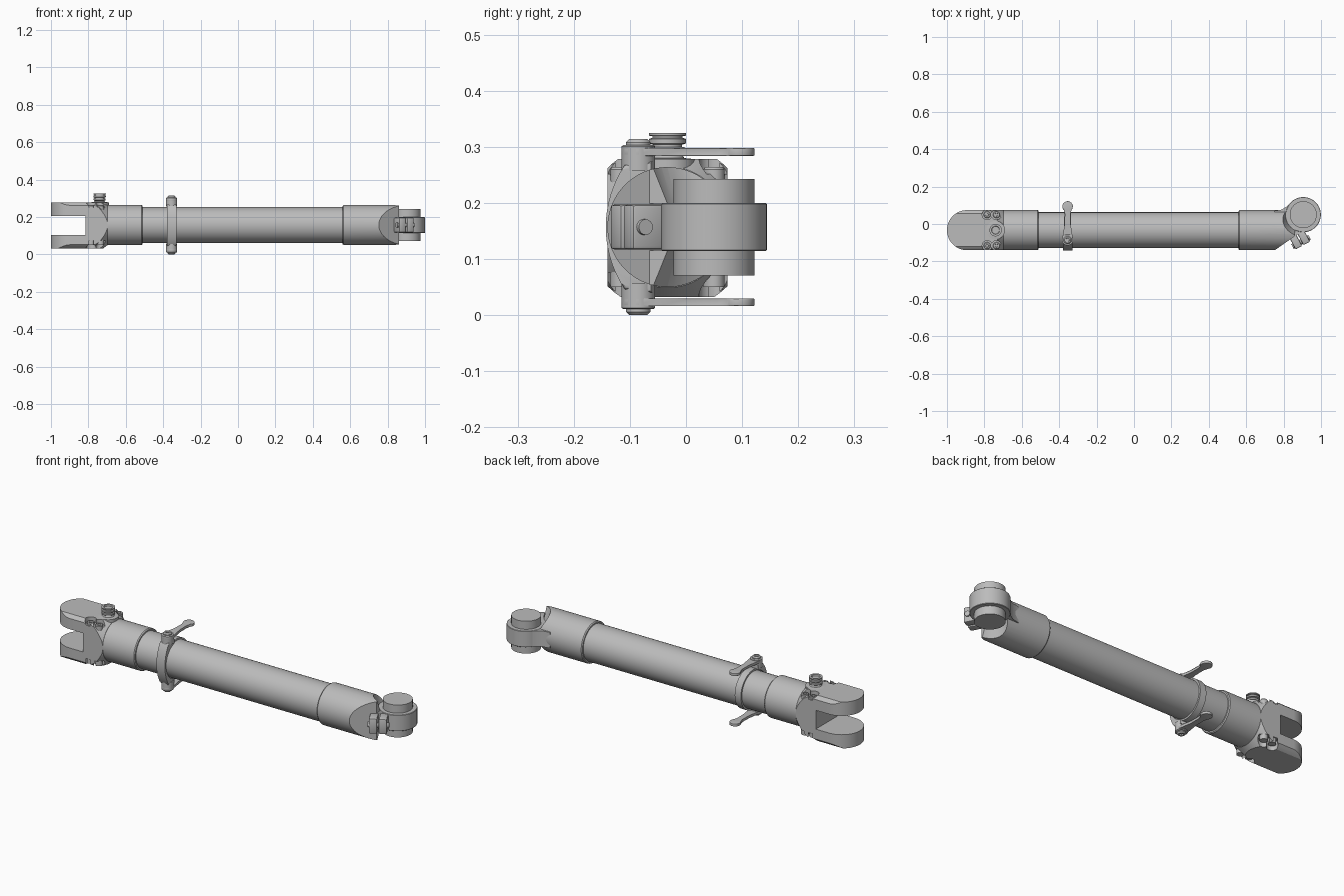
import bpy, bmesh, math
from mathutils import Matrix, Vector

if "Cube" in bpy.data.objects:
    bpy.data.objects.remove(bpy.data.objects["Cube"])

AY, AZ = -0.033, 0.157          # long axis of the strut
EYE = (0.905, 0.05)             # centre of the eye end
CLAMP_X = -0.355

steel = bpy.data.materials.new("grey_steel")
steel.use_nodes = True
steel.diffuse_color = (0.5, 0.5, 0.5, 1)
steel.node_tree.nodes["Principled BSDF"].inputs["Base Color"].default_value = (0.5, 0.5, 0.5, 1)


def finish(name, bm):
    bmesh.ops.recalc_face_normals(bm, faces=bm.faces)
    me = bpy.data.meshes.new(name)
    bm.to_mesh(me)
    bm.free()
    me.materials.append(steel)
    ob = bpy.data.objects.new(name, me)
    bpy.context.collection.objects.link(ob)
    return ob


def lathe(name, profile, loc, axis="Z", segs=48):
    """Solid of revolution from (radius, height) points."""
    bm = bmesh.new()
    rings = []
    for r, h in profile:
        rings.append([bm.verts.new((r * math.cos(a), r * math.sin(a), h))
                      for a in (2 * math.pi * i / segs for i in range(segs))])
    for lo, hi in zip(rings, rings[1:]):
        for i in range(segs):
            j = (i + 1) % segs
            bm.faces.new((lo[i], lo[j], hi[j], hi[i]))
    bm.faces.new(rings[0])
    bm.faces.new(rings[-1])
    rot = Matrix.Rotation(math.pi / 2, 4, "Y") if axis == "X" else Matrix()
    bmesh.ops.transform(bm, matrix=Matrix.Translation(loc) @ rot, verts=bm.verts)
    return finish(name, bm)


def cyl(name, r, h0, h1, loc, axis="Z", segs=48):
    return lathe(name, [(r, h0), (r, h1)], loc, axis, segs)


def prism(name, pts, lo, hi, axis="Z", bevel=0):
    """Extruded outline: (x, y) along Z, or (y, z) along X."""
    bm = bmesh.new()
    put = (lambda p, h: (p[0], p[1], h)) if axis == "Z" else (lambda p, h: (h, p[0], p[1]))
    a = [bm.verts.new(put(p, lo)) for p in pts]
    b = [bm.verts.new(put(p, hi)) for p in pts]
    caps = [bm.faces.new(a), bm.faces.new(b)]
    for i in range(len(pts)):
        j = (i + 1) % len(pts)
        bm.faces.new((a[i], a[j], b[j], b[i]))
    if bevel:
        edges = {e for f in caps for e in f.edges}
        bmesh.ops.bevel(bm, geom=list(edges), offset=bevel, segments=3,
                        profile=0.5, affect="EDGES")
    return finish(name, bm)


def box(name, centre, size, turn=0, bevel=0):
    bm = bmesh.new()
    bmesh.ops.create_cube(bm, size=1)
    bmesh.ops.scale(bm, vec=size, verts=bm.verts)
    if bevel:
        bmesh.ops.bevel(bm, geom=bm.edges[:], offset=bevel, segments=2,
                        profile=0.5, affect="EDGES")
    m = Matrix.Translation(centre) @ Matrix.Rotation(turn, 4, "Z")
    bmesh.ops.transform(bm, matrix=m, verts=bm.verts)
    return finish(name, bm)


def boolean(ob, tool, op="DIFFERENCE"):
    tool.hide_render = True
    mod = ob.modifiers.new("cut", "BOOLEAN")
    mod.operation, mod.object, mod.solver = op, tool, "EXACT"
    bpy.context.view_layer.objects.active = ob
    bpy.ops.object.modifier_apply(modifier=mod.name)
    bpy.data.objects.remove(tool)


def arc(cx, cy, r, a0, a1, n=16):
    return [(cx + r * math.cos(math.radians(a0 + (a1 - a0) * i / n)),
             cy + r * math.sin(math.radians(a0 + (a1 - a0) * i / n))) for i in range(n + 1)]


# Main tube and rear collar
cyl("main_tube", 0.096, -0.6, 0.65, (0, AY, AZ), "X", 64)
lathe("clevis_collar", [(0.103, -0.74), (0.107, -0.735), (0.107, -0.515), (0.103, -0.51)],
      (0, AY, AZ), "X", 64)

# Eye end: collar trimmed obliquely and relieved around the pin
eye_body = lathe("eye_collar", [(0.103, 0.56), (0.107, 0.565), (0.107, 0.86)],
                 (0, AY, AZ), "X", 64)
boolean(eye_body, prism("trim", [(0.74, -0.149), (0.94, -0.009), (1.1, -0.009),
                                 (1.1, -0.3), (0.74, -0.3)], -0.1, 0.5))
for s in (1, -1):
    cone = [(0.095, s * 0.043), (0.13, s * 0.14)]
    boolean(eye_body, lathe("relief", cone, (*EYE, AZ)))

neck = [(0.75, -0.1), (0.86, -0.065), (0.9, -0.04), (0.9, 0.1), (0.85, 0.126),
        (0.82, 0.096), (0.79, 0.077), (0.75, 0.07)]
prism("eye_neck", neck, AZ - 0.042, AZ + 0.042)
lathe("eye_ring", [(0.092, -0.043), (0.094, -0.041), (0.094, 0.041), (0.092, 0.043)],
      (*EYE, AZ), segs=64)
cyl("eye_pin", 0.072, -0.086, 0.086, (*EYE, AZ), segs=64)

# Split pinch lug with its bolt
turn = math.radians(28)
along = Vector((math.cos(turn), math.sin(turn), 0))
lug_at = Vector((0.885, -0.082, AZ))
for s in (1, -1):
    box("pinch_lug", lug_at + along * 0.024 * s, (0.04, 0.075, 0.08), turn, 0.006)
bolt = cyl("pinch_bolt", 0.014, -0.052, 0.052, (0, 0, 0), "X", 16)
bolt.matrix_world = Matrix.Translation(lug_at + Vector((0.008, -0.014, 0))) @ Matrix.Rotation(turn, 4, "Z")

# Clevis: rounded fork shaped by a turned envelope
outline = arc(-0.893, AY, 0.107, 90, 270, 32) + [(-0.69, AY - 0.107), (-0.69, AY + 0.107)]
clevis = prism("clevis_fork", outline, AZ - 0.125, AZ + 0.121, bevel=0.012)
boolean(clevis, lathe("envelope", [(0.15, -1.1), (0.15, -0.765), (0.142, -0.745), (0.108, -0.698)],
                      (0, AY, AZ), "X", 64), "INTERSECT")
boolean(clevis, box("slot", (-0.965, AY, 0.155), (0.3, 0.4, 0.1)))
for x in (-0.785, -0.735):
    for y in (AY - 0.083, AY + 0.083):
        boolean(clevis, cyl("top_pocket", 0.027, 0.252, 0.4, (x, y, 0), segs=24))
        boolean(clevis, cyl("bottom_pocket", 0.027, -0.1, 0.075, (x, y, 0), segs=24))
        lathe("clevis_screw", [(0.019, 0.05), (0.019, 0.26), (0.016, 0.264), (0.009, 0.264), (0.008, 0.257)],
              (x, y, 0), segs=20)

# Grooved grease fitting
fitting = [(0.05, 0.26), (0.05, 0.278), (0.03, 0.28), (0.026, 0.286), (0.032, 0.29),
           (0.032, 0.298), (0.026, 0.3), (0.026, 0.304), (0.033, 0.306), (0.033, 0.314),
           (0.027, 0.316), (0.027, 0.319), (0.033, 0.32), (0.033, 0.325),
           (0.022, 0.325), (0.02, 0.318)]
lathe("grease_fitting", fitting, (-0.74, AY, 0), segs=32)

# Clamp: band around the tube and a bowed front bar
cyl("clamp_band", 0.105, -0.018, 0.018, (CLAMP_X, AY, AZ), "X", 64)
bow = arc(0.055, AZ, 0.198, 146, 214, 20)
bar = prism("clamp_front_bar", bow + [(-0.06, 0.04), (-0.06, 0.274)],
            CLAMP_X - 0.025, CLAMP_X + 0.025, "X", 0.005)
boolean(bar, cyl("tube_hole", 0.1, -1, 1, (0, AY, AZ), "X", 64))

# Two flat levers, mirrored above and below the tube
lever = (arc(CLAMP_X, 0.094, 0.028, -50, 230, 24)
         + [(CLAMP_X - 0.013, 0.055), (CLAMP_X - 0.014, 0.0), (CLAMP_X - 0.024, -0.05)]
         + arc(CLAMP_X, -0.085, 0.03, 180, 360, 16)
         + [(CLAMP_X + 0.024, -0.05), (CLAMP_X + 0.014, 0.0), (CLAMP_X + 0.013, 0.055)])
for s in (1, -1):
    lo, hi = sorted((AZ + s * 0.127, AZ + s * 0.141))
    prism("clamp_lever", lever, lo, hi, bevel=0.002)
    lathe("lever_hub", [(0.03, s * 0.1), (0.03, s * 0.144), (0.027, s * 0.146)],
          (CLAMP_X, -0.085, AZ), segs=32)
    lathe("lever_bolt", [(0.022, s * 0.14), (0.022, s * 0.151), (0.016, s * 0.157),
                         (0.01, s * 0.157), (0.009, s * 0.15)],
          (CLAMP_X, -0.085, AZ), segs=24)

# Smooth the round faces while keeping machined edges crisp
for ob in bpy.context.scene.objects:
    if ob.type == "MESH" and ob.data.materials and ob.data.materials[0] == steel:
        bpy.ops.object.select_all(action="DESELECT")
        ob.select_set(True)
        bpy.context.view_layer.objects.active = ob
        bpy.ops.object.shade_smooth_by_angle(angle=math.radians(30))
